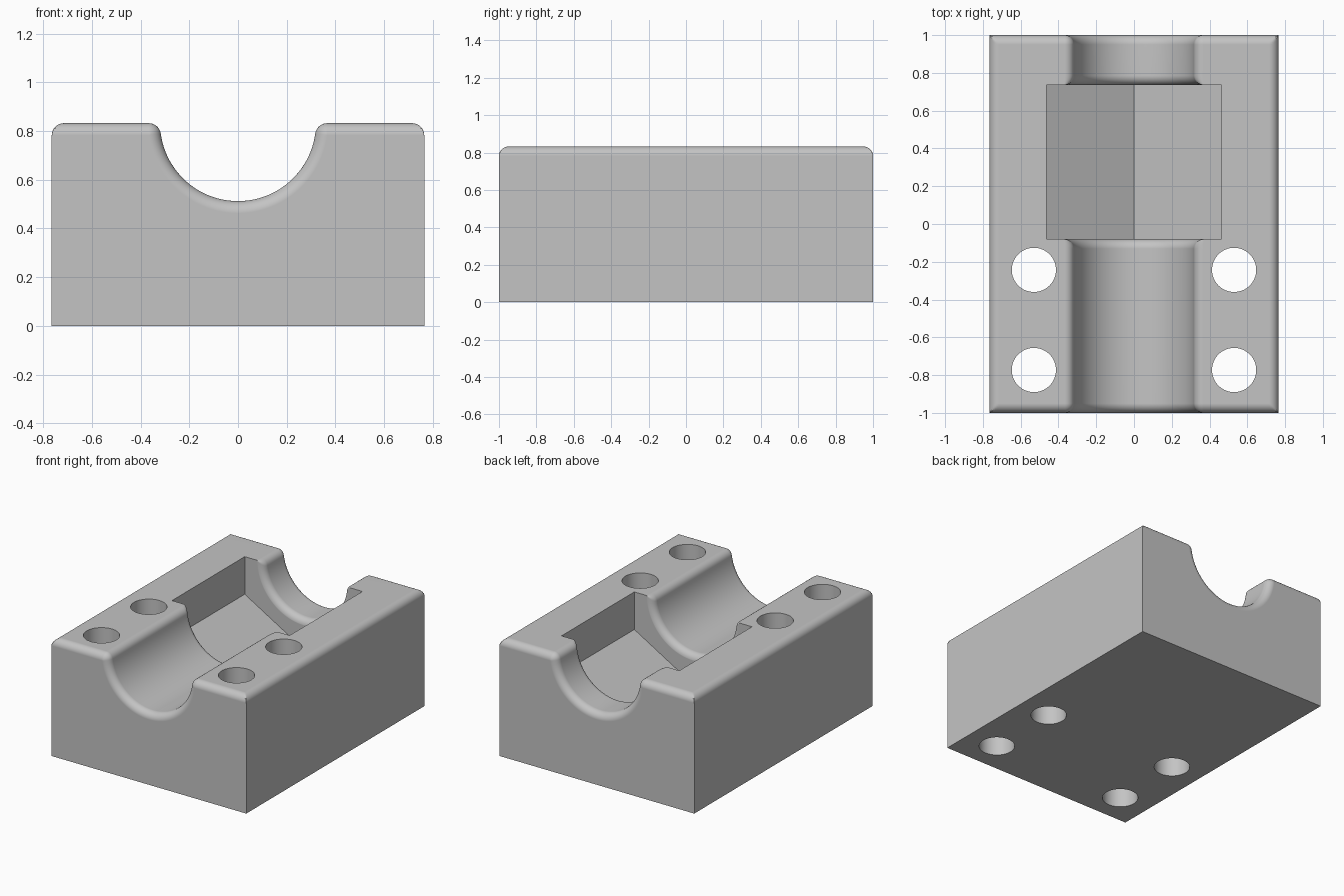
import bpy, bmesh
from math import pi, sin, cos, sqrt, atan2

cube = bpy.data.objects.get("Cube")
if cube:
    bpy.data.objects.remove(cube, do_unlink=True)

W, L, H = 0.765, 1.0, 0.832      # half width, half length, height
R, F = 0.32, 0.05                # groove radius, fillet radius
Y0, Y1 = -0.08, 0.735            # pocket ends
APOTHEM = 0.462                  # hexagonal pocket half width
STEPS = 8

grey = bpy.data.materials.new("light_grey")
grey.use_nodes = True
colour = (0.55, 0.55, 0.55, 1)
grey.diffuse_color = colour
grey.node_tree.nodes["Principled BSDF"].inputs["Base Color"].default_value = colour


def arc(cx, cz, r, a0, a1, n):
    return [(cx + r * cos(a0 + (a1 - a0) * i / n),
             cz + r * sin(a0 + (a1 - a0) * i / n)) for i in range(n + 1)]


def section(widen, drop):
    """Cross-section with the groove widened and the top lowered."""
    q = F - widen
    cx = sqrt((R + widen + q) ** 2 - (drop + q) ** 2)
    phi = atan2(-drop - q, cx)
    half = [(W, 0)]
    half += [(x, min(z, H - drop)) for x, z in arc(W - F, H - F, F, 0, pi / 2, STEPS)]
    half += arc(cx, H - drop - q, q, pi / 2, pi + phi, STEPS)
    half += arc(0, H, R + widen, phi, -pi / 2, 24)[1:]
    return half + [(-x, z) for x, z in reversed(half[:-1])]


def rounding(y, into, lower):
    """Stations of an edge rounding that ends at y; into points to the solid."""
    out = []
    for i in range(STEPS + 1):
        a = pi / 2 * i / STEPS
        d = F * (1 - sin(a))
        out.append((y + into * F * (1 - cos(a)), section(d, d if lower else 0)))
    return out


def new_object(name, bm):
    bmesh.ops.recalc_face_normals(bm, faces=bm.faces)
    mesh = bpy.data.meshes.new(name)
    bm.to_mesh(mesh)
    bm.free()
    mesh.materials.append(grey)
    obj = bpy.data.objects.new(name, mesh)
    bpy.context.collection.objects.link(obj)
    return obj


def loft(bm, stations):
    rings = [[bm.verts.new((x, y, z)) for x, z in pts] for y, pts in stations]
    n = len(rings[0])
    for a, b in zip(rings, rings[1:]):
        for i in range(n):
            j = (i + 1) % n
            bm.faces.new((a[i], a[j], b[j], b[i]))
    bm.faces.new(rings[0])
    bm.faces.new(rings[-1])


# Block with rounded top edges and a groove flared at every end
stations = rounding(-L, 1, True) + rounding(Y0, -1, False)[::-1]
stations += rounding(Y1, 1, False) + rounding(L, -1, True)[::-1]
bm = bmesh.new()
loft(bm, stations)
bmesh.ops.remove_doubles(bm, verts=bm.verts, dist=1e-5)
block = new_object("clamp_block", bm)

# Cutter: half-hexagon pocket and four through holes
bm = bmesh.new()
side = APOTHEM / sqrt(3)
hexagon = [(-APOTHEM, H + 0.2), (-APOTHEM, H - side), (0, H - 2 * side),
           (APOTHEM, H - side), (APOTHEM, H + 0.2)]
loft(bm, [(Y0 - 0.0005, hexagon), (Y1 + 0.0005, hexagon)])
for x in (-0.53, 0.53):
    for y in (-0.243, -0.773):
        hole = bmesh.ops.create_cone(bm, cap_ends=True, segments=64, radius1=0.117,
                                     radius2=0.117, depth=2)
        bmesh.ops.translate(bm, verts=hole["verts"], vec=(x, y, H / 2))
cutter = new_object("pocket_and_hole_cutter", bm)
cutter.hide_render = True

# Cut, then shade smooth with sharp edges kept
bpy.ops.object.select_all(action='DESELECT')
bpy.context.view_layer.objects.active = block
block.select_set(True)
cut = block.modifiers.new("cut", 'BOOLEAN')
cut.operation = 'DIFFERENCE'
cut.solver = 'EXACT'
cut.object = cutter
bpy.ops.object.modifier_apply(modifier=cut.name)
bpy.data.objects.remove(cutter, do_unlink=True)
bpy.ops.object.shade_smooth_by_angle(angle=pi / 6)
normals = block.modifiers.new("flat_face_normals", 'WEIGHTED_NORMAL')
normals.keep_sharp = True
